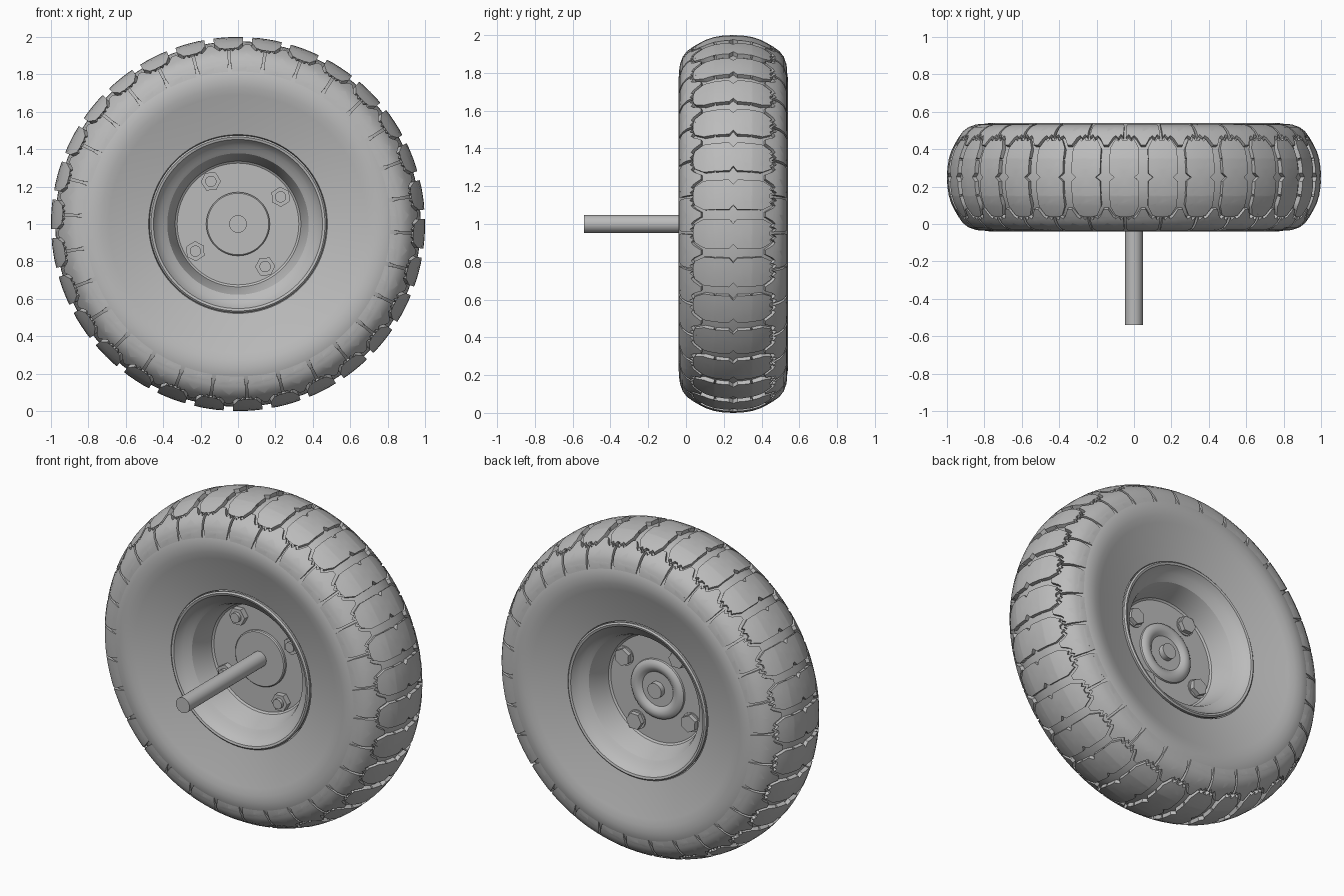
import bpy, bmesh, math
from mathutils import Vector

cube = bpy.data.objects.get("Cube")
if cube:
    bpy.data.objects.remove(cube, do_unlink=True)

MID = 0.25           # middle plane of the wheel along y
PITCH = math.tau / 30
HUB = Vector((0, MID, 1))

grey = bpy.data.materials.new("plain grey")
grey.use_nodes = True
COLOUR = (0.5, 0.5, 0.5, 1)
grey.diffuse_color = COLOUR
grey.node_tree.nodes["Principled BSDF"].inputs["Base Color"].default_value = COLOUR


def finish(name, bm, angle=30, thickness=0):
    mesh = bpy.data.meshes.new(name)
    bm.to_mesh(mesh)
    bm.free()
    mesh.materials.append(grey)
    ob = bpy.data.objects.new(name, mesh)
    bpy.context.collection.objects.link(ob)
    bpy.ops.object.select_all(action='DESELECT')
    ob.select_set(True)
    bpy.context.view_layer.objects.active = ob
    if thickness:
        mod = ob.modifiers.new("thickness", 'SOLIDIFY')
        mod.thickness = thickness
        mod.offset = -1
        bpy.ops.object.modifier_apply(modifier=mod.name)
    bpy.ops.object.shade_smooth_by_angle(angle=math.radians(angle))
    return ob


def polar(angle, r, t):
    """Point at a wheel angle, radius and sideways offset from the middle."""
    return HUB + Vector((r * math.cos(angle), t, r * math.sin(angle)))


def lathe(name, profile, steps=120, angle=30):
    """Spin a closed (offset, radius) profile around the axle."""
    bm = bmesh.new()
    vs = [bm.verts.new(polar(0, r, t)) for t, r in profile]
    edges = [bm.edges.new((a, b)) for a, b in zip(vs, vs[1:] + vs[:1])]
    bmesh.ops.spin(bm, geom=vs + edges, cent=HUB, axis=(0, 1, 0),
                   angle=math.tau, steps=steps, use_merge=True)
    bmesh.ops.remove_doubles(bm, verts=bm.verts, dist=0.0001)
    bmesh.ops.recalc_face_normals(bm, faces=bm.faces)
    return finish(name, bm, angle)


def mirrored(half):
    """Complete a half profile on the other side of the middle plane."""
    return half + [(-t, r) for t, r in reversed(half) if t > 0]


# Tyre casing
casing = [(0, .977), (.05, .975), (.10, .967), (.165, .941), (.21, .913),
          (.25, .88), (.272, .845), (.285, .805), (.29, .77), (.286, .73),
          (.275, .69), (.26, .645), (.218, .478), (.15, .46)]
lathe("tyre", mirrored(casing))

# Wheel rim with its centre plate
rim = [(0, .45), (.19, .45), (.212, .472), (.228, .474), (.236, .465),
       (.232, .452), (.212, .44), (.19, .42), (.172, .395), (.16, .378),
       (.12, .362), (.06, .345), (.028, .336), (.02, .325), (.02, .05)]
lathe("rim", mirrored(rim))

# Hub bosses: flat in front, raised ring with a recess behind
lathe("front_boss", [(-.01, .04), (-.01, .17), (-.034, .17), (-.04, .164), (-.04, .04)])
lathe("rear_boss", [(.01, .04), (.01, .185), (.03, .18), (.042, .165), (.046, .145),
                    (.042, .125), (.026, .105), (.026, .04)])

# Tread surface, measured as arc length s away from the middle
crown = [(0, 1), (.05, .998), (.10, .99), (.14, .977), (.175, .96), (.21, .94),
         (.245, .915), (.268, .885), (.282, .845), (.288, .80), (.29, .76)]
arc = [0]
for (t0, r0), (t1, r1) in zip(crown, crown[1:]):
    arc.append(arc[-1] + math.hypot(t1 - t0, r1 - r0))


def on_tread(angle, s):
    a = abs(s)
    i = max(k for k in range(len(arc) - 1) if arc[k] <= a)
    f = (a - arc[i]) / (arc[i + 1] - arc[i])
    t, r = Vector(crown[i]).lerp(Vector(crown[i + 1]), f)
    return polar(angle, r, math.copysign(t, s))


def block(outline):
    """Flat tread block, sliced so that it can follow the curved tread."""
    bm = bmesh.new()
    face = bm.faces.new([bm.verts.new((x, s, 0)) for x, s in outline])
    bmesh.ops.triangulate(bm, faces=[face])
    cuts = [((0, s * side, 0), (0, 1, 0)) for s in arc for side in (1, -1)]
    cuts += [((x, 0, 0), (1, 0, 0)) for x in (-.04, 0, .04)]
    for co, no in cuts:
        bmesh.ops.bisect_plane(bm, geom=bm.verts[:] + bm.edges[:] + bm.faces[:],
                               dist=0.0001, plane_co=co, plane_no=no)
    return bm


def tread(name, outline, phase, sides):
    """Wrap copies of a block around the tyre."""
    flat = block(outline)
    flat.verts.index_update()
    bm = bmesh.new()
    for k in range(30):
        for side in sides:
            vs = [bm.verts.new(on_tread(phase + k * PITCH + v.co.x, v.co.y * side))
                  for v in flat.verts]
            for f in flat.faces:
                new = bm.faces.new([vs[v.index] for v in f.verts])
                new.normal_update()
                if new.normal.dot(new.calc_center_median() - HUB) < 0:
                    new.normal_flip()
    flat.free()
    finish(name, bm, 30, 0.032)


# Central blocks: side slits, a notch at the middle and toothed ends
quarter = [(.055, 0), (.08, .022), (.08, .094), (.04, .094), (.04, .106), (.08, .106),
           (.08, .16), (.052, .215), (.036, .203), (.022, .225), (.01, .205)]
half = quarter + [(-x, s) for x, s in reversed(quarter)]
outline = half + [(x, -s) for x, s in reversed(half) if s > 0]
start = math.radians(-3)
tread("tread_blocks", outline, start, [1])

# Shoulder blocks between them, with toothed tops and arched feet
right = [(.013, .178), (.036, .222), (.052, .238), (.068, .222), (.082, .246),
         (.097, .228), (.098, .32), (.09, .375), (.075, .345), (.04, .335)]
tread("shoulder_blocks", right + [(-x, s) for x, s in reversed(right)],
      start + PITCH / 2, [1, -1])


def rod(name, x, z, r, y0, y1, sides, turn=0):
    """Capped prism along y."""
    bm = bmesh.new()
    ring = [bm.verts.new((x + r * math.cos(turn + k * math.tau / sides), y0,
                          z + r * math.sin(turn + k * math.tau / sides)))
            for k in range(sides)]
    face = bm.faces.new(ring)
    out = bmesh.ops.extrude_face_region(bm, geom=[face], use_keep_orig=True)
    moved = [g for g in out["geom"] if isinstance(g, bmesh.types.BMVert)]
    bmesh.ops.translate(bm, verts=moved, vec=(0, y1 - y0, 0))
    bmesh.ops.recalc_face_normals(bm, faces=bm.faces)
    return finish(name, bm)


# Axle
rod("axle", 0, 1, .047, -.54, .31, 48)

# Bolts through the centre plate, with nuts in front and heads behind
for k in range(4):
    a = math.radians(32.5) + k * math.pi / 2
    x, z = .27 * math.cos(a), 1 + .27 * math.sin(a)
    rod("bolt_nut", x, z, .054, .195, .235, 6, a)
    rod("bolt_shank", x, z, .03, .175, .3, 24)
    rod("bolt_washer", x, z, .058, .265, .277, 32)
    rod("bolt_head", x, z, .052, .27, .305, 6, a)
